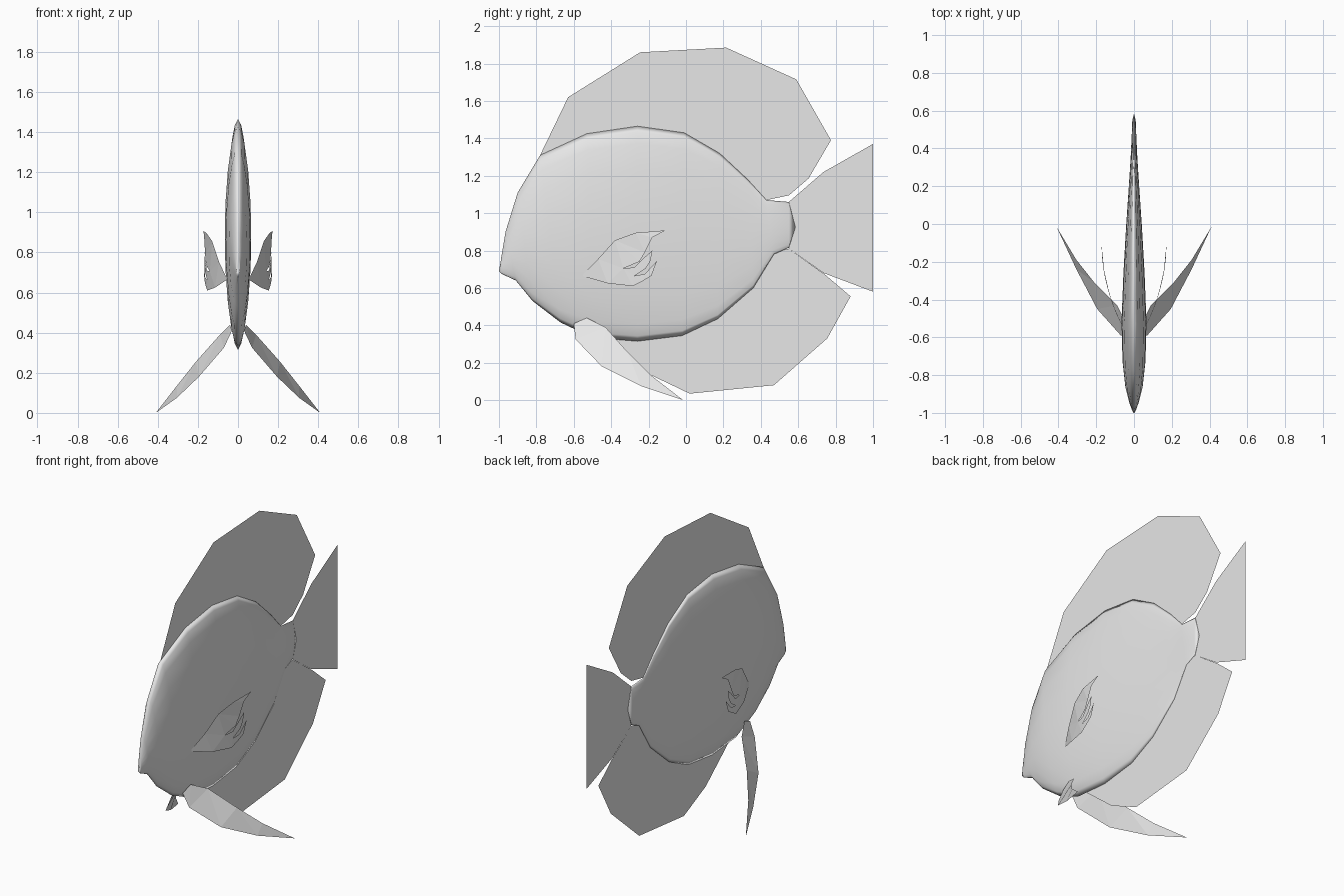
import bpy
import bmesh

grey = bpy.data.materials.new("plain grey")
grey.diffuse_color = (0.8, 0.8, 0.8, 1)


def finish(bm, name, smooth=False):
    mesh = bpy.data.meshes.new(name)
    bm.to_mesh(mesh)
    bm.free()
    mesh.materials.append(grey)
    for p in mesh.polygons:
        p.use_smooth = smooth
    obj = bpy.data.objects.new(name, mesh)
    bpy.context.collection.objects.link(obj)
    return obj


def sheet(name, points):
    """Thin single-sided fin from an outline of 3D points."""
    bm = bmesh.new()
    face = bm.faces.new([bm.verts.new(p) for p in points])
    bm.normal_update()
    bmesh.ops.triangulate(bm, faces=[face])
    return finish(bm, name)


# Body: upper edge (y, z), lower edge (y, z), half width
stations = [
    (-0.992, 0.735, -1.0, 0.69, 0.005),
    (-0.985, 0.78, -0.985, 0.675, 0.011),
    (-0.965, 0.90, -0.91, 0.64, 0.026),
    (-0.90, 1.11, -0.82, 0.53, 0.046),
    (-0.78, 1.31, -0.67, 0.415, 0.061),
    (-0.53, 1.425, -0.50, 0.335, 0.066),
    (-0.26, 1.465, -0.26, 0.315, 0.056),
    (-0.01, 1.43, -0.02, 0.345, 0.042),
    (0.18, 1.32, 0.17, 0.435, 0.029),
    (0.33, 1.18, 0.36, 0.60, 0.018),
    (0.43, 1.07, 0.47, 0.78, 0.013),
    (0.55, 1.06, 0.55, 0.815, 0.009),
]
# Half cross-section: (height from -1 to 1, share of half width)
half = [(1, 0), (0.95, 0.28), (0.84, 0.5), (0.6, 0.77), (0.3, 0.95), (0, 1)]
side = half + [(-t, w) for t, w in reversed(half[:-1])]
section = side + [(t, -w) for t, w in reversed(side[1:-1])]

bm = bmesh.new()
rings = []
for ty, tz, by, bz, width in stations:
    ring = []
    for t, w in section:
        k = (t + 1) / 2
        ring.append(bm.verts.new((width * w, by + (ty - by) * k, bz + (tz - bz) * k)))
    rings.append(ring)
n = len(section)
for a, b in zip(rings, rings[1:]):
    for i in range(n):
        j = (i + 1) % n
        bm.faces.new((a[i], a[j], b[j], b[i]))
nose = bm.verts.new((0, -0.985, 0.715))
tail = bm.verts.new((0, 0.585, 0.925))
for i in range(n):
    j = (i + 1) % n
    bm.faces.new((rings[0][j], rings[0][i], nose))
    bm.faces.new((rings[-1][i], rings[-1][j], tail))
bmesh.ops.recalc_face_normals(bm, faces=bm.faces)
finish(bm, "body", smooth=True)

# Flat fins on the centre plane, each as (y, z) outlines
centre_fins = {
    "dorsal_fin": [
        (-0.78, 1.31), (-0.63, 1.62), (-0.245, 1.86), (0.215, 1.885), (0.59, 1.715),
        (0.775, 1.39), (0.655, 1.185), (0.55, 1.095), (0.43, 1.07), (0.31, 1.17),
        (0.16, 1.30), (-0.02, 1.41), (-0.26, 1.445), (-0.53, 1.405)],
    "tail_fin": [
        (0.55, 1.06), (0.735, 1.22), (1.0, 1.37), (1.0, 0.58), (0.735, 0.68),
        (0.55, 0.81), (0.57, 0.925)],
    "anal_fin": [
        (-0.44, 0.34), (-0.2, 0.14), (0.02, 0.035), (0.47, 0.08), (0.755, 0.33),
        (0.88, 0.555), (0.745, 0.67), (0.55, 0.81), (0.46, 0.79), (0.345, 0.62),
        (0.16, 0.455), (-0.02, 0.365), (-0.26, 0.335)],
}
for name, outline in centre_fins.items():
    sheet(name, [(0, y, z) for y, z in outline])

# Long pelvic fins, swept down and out
pelvic = [
    (0.03, -0.60, 0.41), (0.04, -0.53, 0.44), (0.09, -0.43, 0.39), (0.21, -0.31, 0.255),
    (0.305, -0.19, 0.135), (0.41, -0.015, 0.0), (0.305, -0.24, 0.075),
    (0.195, -0.45, 0.18), (0.07, -0.59, 0.325)]

# Fingered pectoral fins, curving away from the flank
pectoral = [
    (-0.56, 0.665), (-0.47, 0.755), (-0.38, 0.855), (-0.27, 0.895), (-0.11, 0.908),
    (-0.18, 0.87), (-0.22, 0.79), (-0.25, 0.74), (-0.335, 0.705), (-0.275, 0.71),
    (-0.215, 0.77), (-0.18, 0.80), (-0.19, 0.745), (-0.215, 0.705), (-0.275, 0.665),
    (-0.22, 0.675), (-0.155, 0.745), (-0.185, 0.665), (-0.235, 0.635),
    (-0.285, 0.61), (-0.42, 0.625)]

for label, s in (("right", 1), ("left", -1)):
    sheet("pelvic_fin_" + label, [(s * x, y, z) for x, y, z in pelvic])
    sheet("pectoral_fin_" + label,
          [(s * (0.172 - 0.56 * (y + 0.1) ** 2), y, z) for y, z in pectoral])
